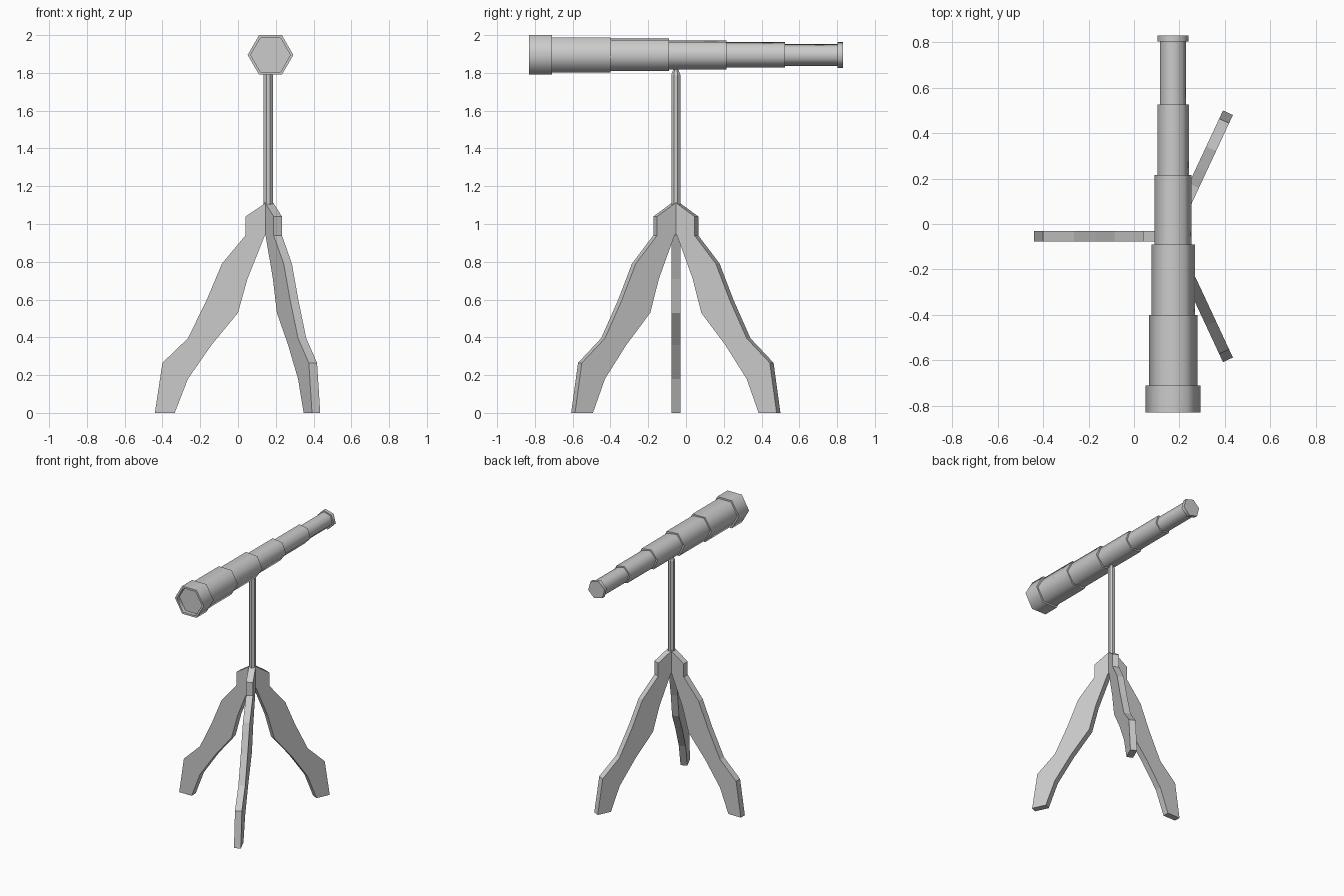
import bpy, bmesh
from math import sin, cos, radians, pi
from mathutils import Matrix, Vector

if "Cube" in bpy.data.objects:
    bpy.data.objects.remove(bpy.data.objects["Cube"])


def finish(bm, name):
    bmesh.ops.recalc_face_normals(bm, faces=bm.faces)
    me = bpy.data.meshes.new(name)
    bm.to_mesh(me)
    bm.free()
    ob = bpy.data.objects.new(name, me)
    bpy.context.collection.objects.link(ob)
    return ob


def loft(name, rings, sides, matrix, twist=0.0, smooth=True):
    """Stack of regular polygons (height, radius), capped at both ends."""
    bm = bmesh.new()
    loops = []
    for h, r in rings:
        loops.append([bm.verts.new(matrix @ Vector((r * cos(twist + 2 * pi * i / sides),
                                                    r * sin(twist + 2 * pi * i / sides), h)))
                      for i in range(sides)])
    for a, b in zip(loops, loops[1:]):
        for i in range(sides):
            j = (i + 1) % sides
            bm.faces.new((a[i], a[j], b[j], b[i]))
    bm.faces.new(loops[0])
    bm.faces.new(loops[-1])
    ob = finish(bm, name)
    if smooth:
        bpy.ops.object.select_all(action='DESELECT')
        ob.select_set(True)
        bpy.context.view_layer.objects.active = ob
        bpy.ops.object.shade_smooth_by_angle(angle=radians(65))
    return ob


# Telescope tube frame: local x -> x, local y -> z, local z -> y
tube = Matrix(((1, 0, 0, 0.172), (0, 0, 1, 0), (0, 1, 0, 1.895), (0, 0, 0, 1)))

# Front hood with a recessed lens
loft("lens_hood", [(-0.80, 0.105), (-0.83, 0.105), (-0.83, 0.121), (-0.71, 0.121)], 6, tube)

# Telescoping tube sections, each slightly turned against the last
sections = [(-0.72, -0.40, 0.107, 0), (-0.41, -0.09, 0.096, -4), (-0.10, 0.215, 0.083, -8),
            (0.205, 0.525, 0.071, -12), (0.515, 0.81, 0.060, -15)]
for n, (y0, y1, r, turn) in enumerate(sections, 1):
    loft(f"tube_section_{n}", [(y0, r), (y1, r)], 6, tube, radians(turn))

# Eyepiece ring
loft("eyepiece", [(0.803, 0.071), (0.83, 0.071)], 6, tube, radians(-15))

# Centre post
post = Matrix.Translation((0.16, -0.054, 0))
loft("post", [(0.97, 0.026), (1.79, 0.026), (1.825, 0.012)], 8, post, pi / 8, smooth=False)

# Three plank legs: (distance from post, height)
profile = [(0.0, 1.12), (0.12, 1.04), (0.12, 0.94), (0.245, 0.79), (0.325, 0.60),
           (0.425, 0.395), (0.56, 0.265), (0.60, 0), (0.495, 0), (0.425, 0.18),
           (0.30, 0.36), (0.16, 0.53), (0.11, 0.71), (0.018, 0.94), (0.0, 0.96)]
for name, angle in (("left_leg", 180), ("back_leg", 65), ("front_leg", -65)):
    bm = bmesh.new()
    face = bm.faces.new([bm.verts.new((d, -0.024, z)) for d, z in profile])
    ext = bmesh.ops.extrude_face_region(bm, geom=[face])
    bmesh.ops.translate(bm, vec=(0, 0.048, 0),
                        verts=[v for v in ext["geom"] if isinstance(v, bmesh.types.BMVert)])
    bm.transform(post @ Matrix.Rotation(radians(angle), 4, 'Z'))
    finish(bm, name)
